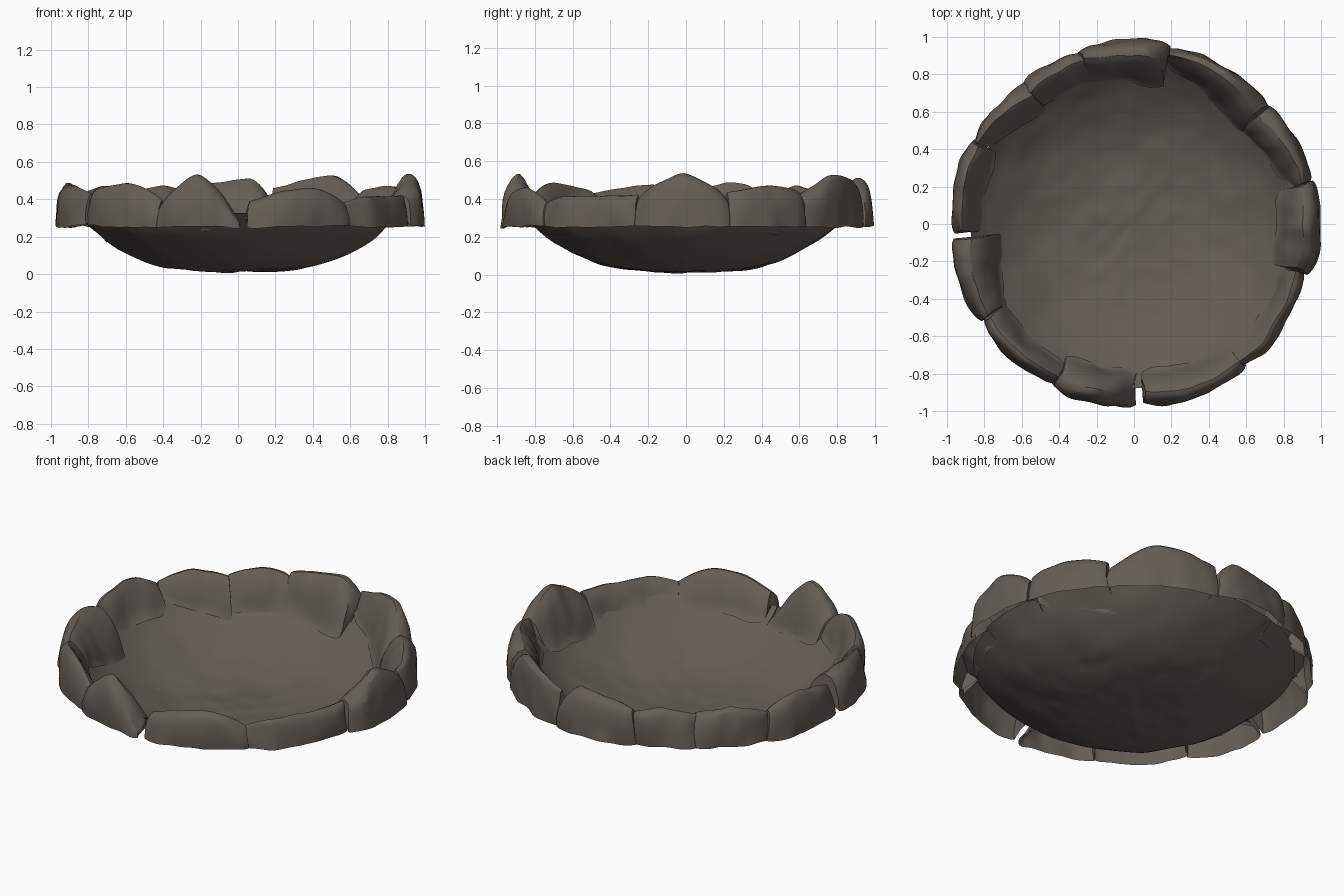
import bpy, bmesh, math
from mathutils import Vector, noise

cube = bpy.data.objects.get("Cube")
if cube:
    bpy.data.objects.remove(cube, do_unlink=True)

stone_mat = bpy.data.materials.new("grey brown stone")
stone_mat.use_nodes = True
colour = (0.13, 0.11, 0.092, 1)
stone_mat.diffuse_color = colour
bsdf = stone_mat.node_tree.nodes["Principled BSDF"]
bsdf.inputs["Base Color"].default_value = colour
bsdf.inputs["Roughness"].default_value = 0.9


def lerp(a, b, t):
    return a + (b - a) * t


def bowl_height(r):
    return 0.012 + 0.24 * (r / 0.8) ** 3


def polar(r, angle, z):
    return Vector((r * math.cos(angle), r * math.sin(angle), z))


def roughen(bm, scale, amount, vertical):
    for v in bm.verts:
        push = noise.noise_vector(v.co * scale) * amount
        push.z *= vertical
        v.co += push


def finish(bm, name, sharp):
    mesh = bpy.data.meshes.new(name)
    bmesh.ops.recalc_face_normals(bm, faces=bm.faces)
    bm.to_mesh(mesh)
    bm.free()
    mesh.materials.append(stone_mat)
    obj = bpy.data.objects.new(name, mesh)
    bpy.context.collection.objects.link(obj)
    bpy.ops.object.select_all(action='DESELECT')
    obj.select_set(True)
    bpy.context.view_layer.objects.active = obj
    bpy.ops.object.shade_smooth_by_angle(angle=math.radians(sharp))
    sub = obj.modifiers.new("soften", 'SUBSURF')
    sub.levels = sub.render_levels = 1


# Shallow dished floor, a single open sheet whose edge runs up inside the rim
def build_bowl():
    bm = bmesh.new()
    rings, segs = 22, 72
    centre = bm.verts.new((0, 0, bowl_height(0)))
    last = None
    for i in range(1, rings + 1):
        r = 0.88 * i / rings
        ring = [bm.verts.new(polar(r, math.tau * k / segs, bowl_height(r)))
                for k in range(segs)]
        for k in range(segs):
            n = (k + 1) % segs
            if last:
                bm.faces.new((last[k], ring[k], ring[n], last[n]))
            else:
                bm.faces.new((centre, ring[k], ring[n]))
        last = ring
    roughen(bm, 5, 0.01, 1)
    roughen(bm, 13, 0.008, 1)
    finish(bm, "bowl_floor", 60)


# One rim stone: a hollow arched shell swept along an arc, open underneath
def build_stone(index, a0, a1, in0, in1, out, h0, peak, h1, at):
    bm = bmesh.new()
    steps = 14
    base = 0.255
    middle = math.radians((a0 + a1) / 2)
    half = math.radians((a1 - a0) / 2 + 0.8)

    def place(r, z, u):
        # the sides lean inwards, leaving a notch between neighbours
        lean = 1 - 0.3 * max(0, z - base)
        return polar(r, middle + half * (2 * u - 1) * lean, z)

    sections = []
    for i in range(steps + 1):
        u = i / steps
        end = abs(2 * u - 1) ** 6
        t = u / at if u < at else (1 - u) / (1 - at)
        h = lerp(h0 if u < at else h1, peak, t * (1.6 - 0.6 * t))
        ro = out - 0.02 * end
        ri = lerp(in0, in1, u) + 0.02 * end
        floor = bowl_height(ri)
        profile = [
            (ro, base),
            (ro, lerp(base, h, 0.35)),
            (ro - 0.01, lerp(base, h, 0.72)),
            (lerp(ro, ri, 0.18), h - 0.02),
            (lerp(ro, ri, 0.38), h + 0.005),
            (lerp(ro, ri, 0.65), lerp(base, h, 0.8)),
            (lerp(ro, ri, 0.88), lerp(floor, h, 0.4)),
            (ri, floor + 0.012),
            (ri - 0.02, bowl_height(ri - 0.02) + 0.008),
        ]
        sections.append([bm.verts.new(place(r, z, u)) for r, z in profile])
    for s, t in zip(sections, sections[1:]):
        for j in range(len(s) - 1):
            bm.faces.new((s[j], t[j], t[j + 1], s[j + 1]))
    # end caps, their lower edge following the floor
    crease = bm.edges.layers.float.new("crease_edge")
    for s, u in ((sections[0], 0), (sections[-1], 1)):
        under = [bm.verts.new(place(r, bowl_height(r) + 0.01, u))
                 for r in (lerp(in0, in1, u) + 0.04, 0.87)]
        cap = bm.faces.new(s + under)
        for e in cap.edges:
            e[crease] = 0.7
    roughen(bm, 4, 0.02, 0.5)
    roughen(bm, 11, 0.016, 0.7)
    finish(bm, f"rim_stone_{index}", 42)


# start and end angle, inner radii, outer radius, start / peak / end height, peak place
stones = [
    (-15, 13, .77, .80, .995, .43, .54, .42, .5),
    (14, 41, .85, .75, .98, .44, .48, .45, .6),
    (42, 78, .74, .88, .975, .42, .54, .47, .4),
    (79, 108, .76, .81, .99, .43, .52, .46, .2),
    (107, 128, .80, .81, .97, .43, .48, .44, .5),
    (128, 152, .76, .88, .97, .44, .48, .43, .5),
    (153, 182, .83, .84, .985, .43, .50, .42, .4),
    (185, 212, .69, .83, .99, .46, .48, .44, .3),
    (213, 243, .83, .84, .975, .45, .50, .40, .55),
    (244, 270, .80, .78, .985, .39, .55, .30, .5),
    (274, 308, .79, .85, .985, .39, .47, .39, .65),
    (308, 344, .87, .82, .97, .39, .43, .43, .5),
]

build_bowl()
for number, spec in enumerate(stones, 1):
    build_stone(number, *spec)
